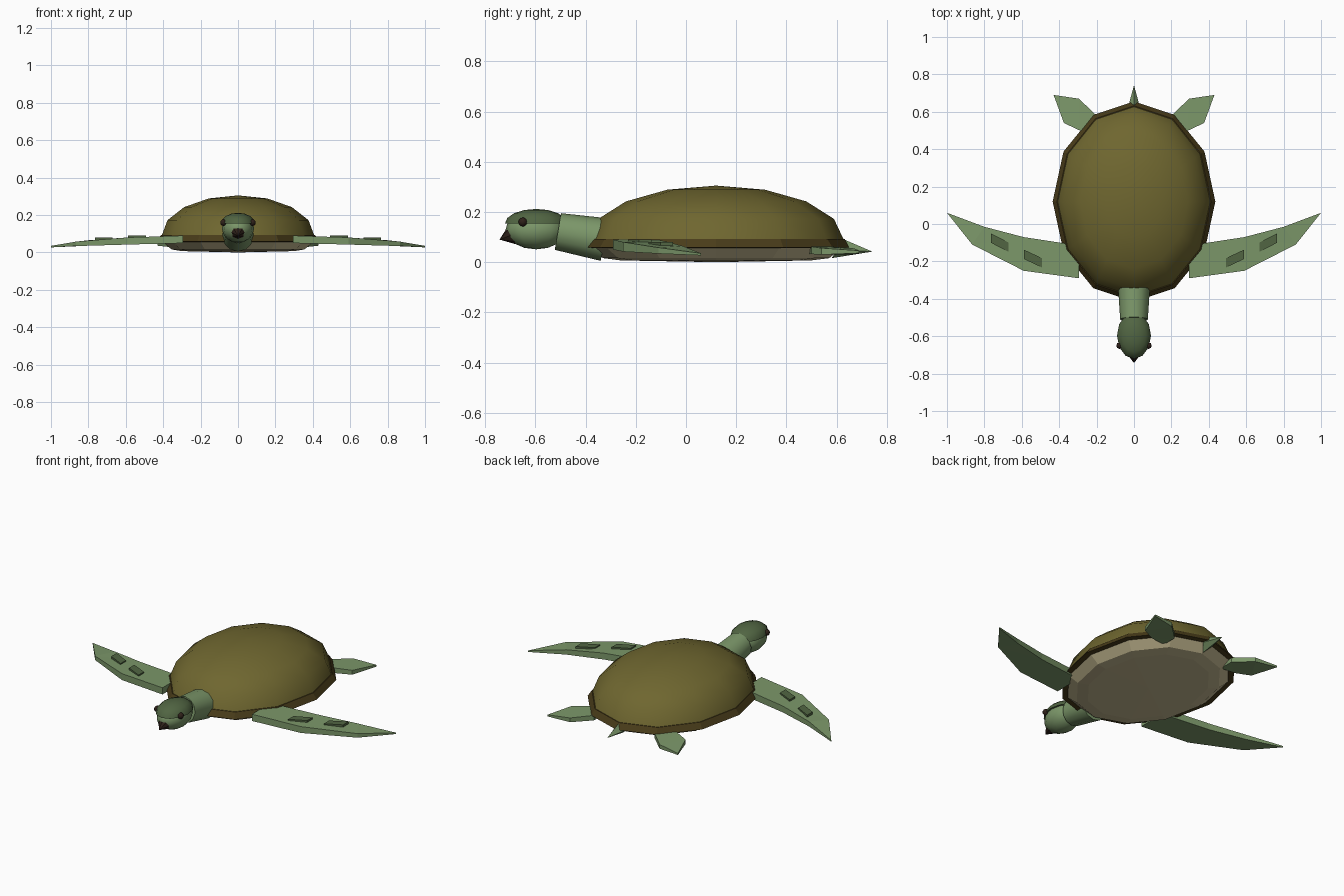
import bpy, bmesh, math
from mathutils import Vector, Matrix

if "Cube" in bpy.data.objects:
    bpy.data.objects.remove(bpy.data.objects["Cube"])


def material(name, r, g, b):
    m = bpy.data.materials.new(name)
    m.diffuse_color = (r, g, b, 1)
    m.use_nodes = True
    m.node_tree.nodes["Principled BSDF"].inputs["Base Color"].default_value = m.diffuse_color
    return m


OLIVE = material("olive_shell", 0.158, 0.134, 0.029)
BROWN = material("dark_brown_rim", 0.066, 0.045, 0.010)
TAN = material("tan_belly", 0.56, 0.49, 0.285)
SKIN = material("light_green_skin", 0.200, 0.310, 0.142)
DARK = material("dark_green", 0.082, 0.130, 0.055)
BLACK = material("dark_beak", 0.028, 0.015, 0.010)


def finish(name, bm, mats, smooth=None, mirror=False):
    bmesh.ops.recalc_face_normals(bm, faces=bm.faces)
    mesh = bpy.data.meshes.new(name)
    bm.to_mesh(mesh)
    bm.free()
    obj = bpy.data.objects.new(name, mesh)
    bpy.context.collection.objects.link(obj)
    for m in mats:
        mesh.materials.append(m)
    if mirror:
        obj.modifiers.new("Mirror", 'MIRROR').use_mirror_merge = False
    if smooth:
        bpy.ops.object.select_all(action='DESELECT')
        obj.select_set(True)
        bpy.context.view_layer.objects.active = obj
        bpy.ops.object.shade_smooth_by_angle(angle=math.radians(smooth))
    return obj


def oval_rings(name, rings, mat, smooth=None, n=12, cy=0.12):
    """Stacked ovals (rx, ry, z); a zero radius makes a pole."""
    bm = bmesh.new()
    loops = []
    for rx, ry, z in rings:
        if rx < 1e-6:
            loops.append([bm.verts.new((0, cy, z))] * n)
        else:
            angles = [2 * math.pi * i / n for i in range(n)]
            loops.append([bm.verts.new((rx * math.cos(a), cy + ry * math.sin(a), z))
                          for a in angles])
    for a, b in zip(loops, loops[1:]):
        for i in range(n):
            j = (i + 1) % n
            bm.faces.new(list(dict.fromkeys((a[i], a[j], b[j], b[i]))))
    return finish(name, bm, [mat], smooth)


def dome_rings(rx, ry, z, height, steps=4):
    """Rings of a half ellipsoid from its top down to its edge."""
    angles = [math.pi / 2 * k / steps for k in range(steps + 1)]
    return [(rx * math.sin(t), ry * math.sin(t), z + height * math.cos(t)) for t in angles]


def slab(name, outline, mat):
    """Mirrored flat limb; each outline point is (x, y, z_low, z_high)."""
    bm = bmesh.new()
    low = [bm.verts.new((x, y, a)) for x, y, a, b in outline]
    high = [bm.verts.new((x, y, b)) for x, y, a, b in outline]
    bm.faces.new(low)
    bm.faces.new(high)
    for i in range(len(low)):
        j = (i + 1) % len(low)
        bm.faces.new((low[i], low[j], high[j], high[i]))
    bmesh.ops.triangulate(bm, faces=[f for f in bm.faces if len(f.verts) > 4])
    return finish(name, bm, [mat], mirror=True)


def tapered(name, start, end, r1, r2, mat, n=12, smooth=None):
    """Cone or cylinder between two points."""
    a, b = Vector(start), Vector(end)
    bm = bmesh.new()
    rot = (b - a).to_track_quat('Z', 'Y').to_matrix().to_4x4()
    bmesh.ops.create_cone(bm, cap_ends=True, segments=n, radius1=r1, radius2=r2,
                          depth=(b - a).length,
                          matrix=Matrix.Translation((a + b) / 2) @ rot)
    return finish(name, bm, [mat], smooth)


# Shell: domed back, flared rim and shallow belly
oval_rings("shell_dome", dome_rings(0.408, 0.508, 0.09, 0.215), OLIVE, smooth=60)
oval_rings("shell_rim", [(0.400, 0.50, 0.092), (0.412, 0.512, 0.092), (0.435, 0.535, 0.058),
                         (0.39, 0.49, 0.056)], BROWN)
oval_rings("belly", [(0.41, 0.51, 0.062), (0.355, 0.45, 0.016), (0.30, 0.38, 0.007),
                     (0, 0, 0.0)], TAN)

# Neck, head and the darker crown that caps it
tapered("neck", (0, -0.51, 0.122), (0, -0.325, 0.09), 0.074, 0.086, SKIN, smooth=45)
bm = bmesh.new()
bmesh.ops.create_uvsphere(bm, u_segments=12, v_segments=8, radius=1,
                          matrix=Matrix.Translation((0, -0.597, 0.129))
                          @ Matrix.Diagonal((0.086, 0.122, 0.078, 1)))
finish("head", bm, [SKIN], smooth=60)
oval_rings("head_crown", dome_rings(0.091, 0.124, 0.154, 0.058) + [(0, 0, 0.154)],
           DARK, smooth=50, cy=-0.597)

# Beak and eyes
tapered("beak", (0, -0.69, 0.110), (0, -0.743, 0.090), 0.042, 0.0, BLACK, n=8)
bm = bmesh.new()
bmesh.ops.create_uvsphere(bm, u_segments=8, v_segments=6, radius=0.018,
                          matrix=Matrix.Translation((0.077, -0.65, 0.16)))
finish("eyes", bm, [BLACK], smooth=60, mirror=True)

# Front flippers sweep back to thin tips
slab("front_flippers", [(0.295, -0.29, 0.05, 0.09), (0.59, -0.25, 0.042, 0.08),
                        (0.865, -0.11, 0.034, 0.058), (1.0, 0.06, 0.027, 0.035),
                        (0.80, -0.015, 0.036, 0.065), (0.59, -0.07, 0.042, 0.08),
                        (0.295, -0.115, 0.05, 0.09)], SKIN)

# Raised scales on the front flippers
for i, (x, y, z, dy) in enumerate([(0.54, -0.185, 0.081, 0.022), (0.717, -0.10, 0.070, 0.024)]):
    corners = [(-1, -1), (1, -1), (1, 1), (-1, 1)]
    slab("flipper_scale_%d" % (i + 1),
         [(x + 0.047 * u, y + dy * u + 0.025 * v, z - 0.015, z + 0.010) for u, v in corners],
         DARK)

# Rear flippers
slab("rear_flippers", [(0.20, 0.49, 0.032, 0.062), (0.29, 0.50, 0.032, 0.062),
                       (0.375, 0.54, 0.03, 0.056), (0.43, 0.69, 0.036, 0.046),
                       (0.295, 0.67, 0.03, 0.055), (0.20, 0.58, 0.032, 0.062)], SKIN)

# Tail: a four-sided spike with a slanted root
bm = bmesh.new()
tip = bm.verts.new((0, 0.742, 0.042))
root = [bm.verts.new(p) for p in [(0, 0.63, 0.09), (0.033, 0.62, 0.05),
                                  (0, 0.58, 0.016), (-0.033, 0.62, 0.05)]]
bm.faces.new(root)
for i in range(4):
    bm.faces.new((root[i], root[(i + 1) % 4], tip))
finish("tail", bm, [SKIN])
